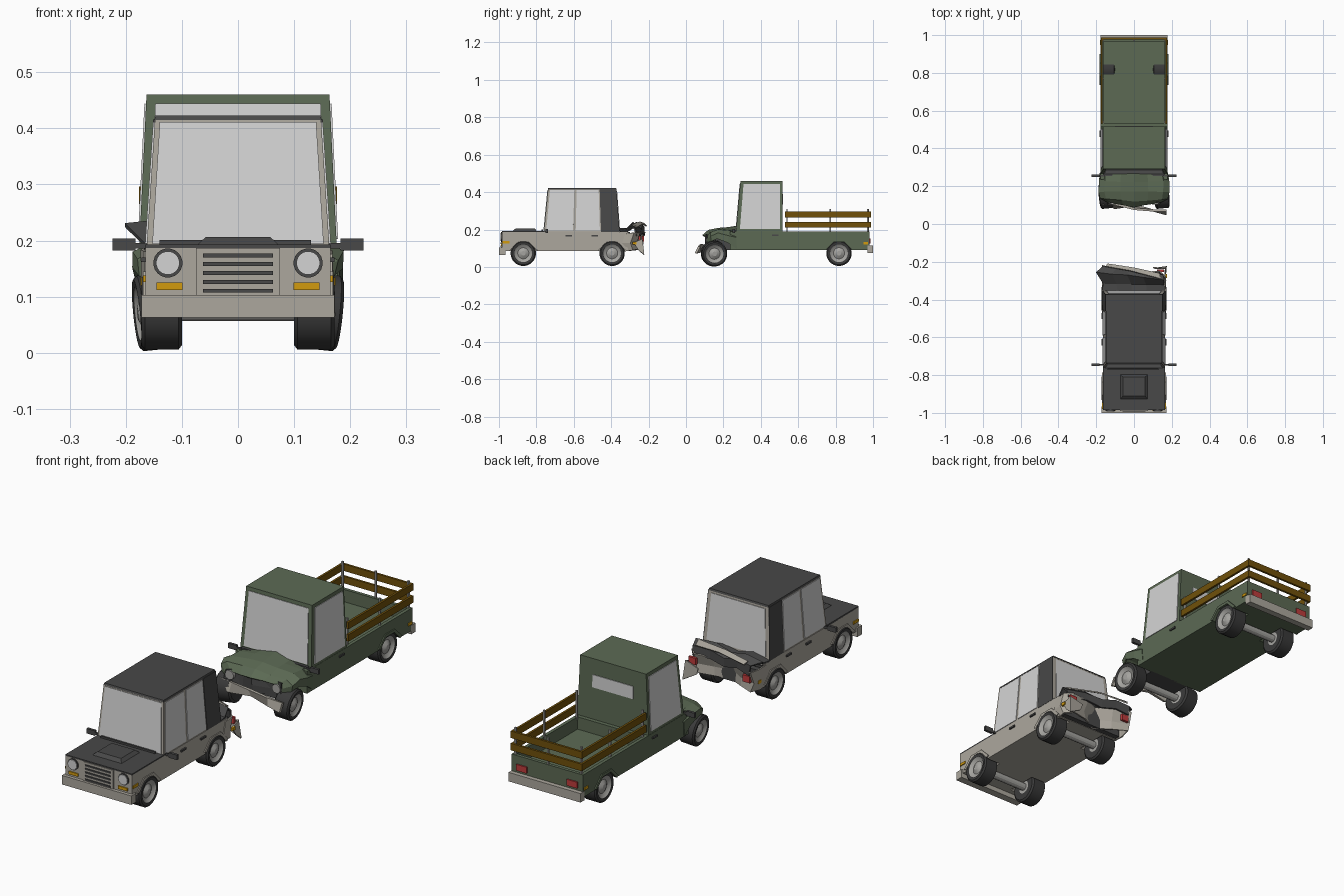
import bpy, bmesh, math, random
from mathutils import Vector, Matrix

if "Cube" in bpy.data.objects:
    bpy.data.objects.remove(bpy.data.objects["Cube"])
random.seed(4)


def mat(name, r, g, b):
    m = bpy.data.materials.new(name)
    m.diffuse_color = [((c / 255 + 0.055) / 1.055) ** 2.4 for c in (r, g, b)] + [1]
    m.use_nodes = True
    m.node_tree.nodes["Principled BSDF"].inputs["Base Color"].default_value = m.diffuse_color
    return m


GREY = mat("warm grey paint", 172, 167, 157)
DARK = mat("charcoal", 72, 72, 72)
GREEN = mat("olive green paint", 92, 106, 84)
WOOD = mat("brown wood", 112, 80, 10)
GLASS = mat("pale glass", 212, 212, 212)
AMBER = mat("amber lamp", 210, 155, 15)
RED = mat("red lamp", 190, 60, 60)
TYRE = mat("tyre rubber", 58, 58, 58)
RIM = mat("rim metal", 165, 164, 160)


def mesh(name, verts, faces, m, solid=True):
    bm = bmesh.new()
    vs = [bm.verts.new(v) for v in verts]
    for f in faces:
        bm.faces.new([vs[i] for i in f])
    if solid:
        bmesh.ops.recalc_face_normals(bm, faces=bm.faces)
    me = bpy.data.meshes.new(name)
    bm.to_mesh(me)
    bm.free()
    me.materials.append(m)
    o = bpy.data.objects.new(name, me)
    bpy.context.collection.objects.link(o)
    return o


HEX = [(0, 1, 2, 3), (4, 5, 6, 7), (0, 1, 5, 4), (1, 2, 6, 5), (2, 3, 7, 6), (3, 0, 4, 7)]


def frustum(name, lo, hi, m):
    """lo and hi are (half width, y0, y1, z)"""
    v = [(x * w, y, z) for w, y0, y1, z in (lo, hi)
         for x, y in ((-1, y0), (1, y0), (1, y1), (-1, y1))]
    mesh(name, v, HEX, m)
    return [Vector(p) for p in v]


def box(name, x0, x1, y0, y1, z0, z1, m):
    return mesh(name, [(x, y, z) for z in (z0, z1)
                for x, y in ((x0, y0), (x1, y0), (x1, y1), (x0, y1))], HEX, m)


def plate(name, c, ids, u0, u1, v0, v1, m, t=0.003):
    """thin panel on a cabin side; ids are lower start, lower end, upper end, upper start"""
    a, b, d, e = (c[i] for i in ids)
    n = (b - a).cross(e - a).normalized()
    if n.dot(a - sum(c, Vector()) / 8) < 0:
        n = -n
    q = [a.lerp(b, u).lerp(e.lerp(d, u), v) for u, v in ((u0, v0), (u1, v0), (u1, v1), (u0, v1))]
    mesh(name, [p - n * 0.002 for p in q] + [p + n * t for p in q], HEX, m)


def revolve(name, prof, mats, centre, n=24, axis='X', tilt=None):
    """prof is a list of (offset along axis, radius); mats gives a slot per band"""
    v, f = [], []
    for x, r in prof:
        for i in range(n):
            a = 2 * math.pi * (i + 0.5) / n
            v.append((x, r * math.cos(a), r * math.sin(a)))
    k = len(prof)
    for j in range(k - 1):
        f += [(j * n + i, j * n + (i + 1) % n, (j + 1) * n + (i + 1) % n, (j + 1) * n + i) for i in range(n)]
    f += [tuple(range(n)), tuple(range((k - 1) * n, k * n))]
    o = mesh(name, v, f, mats[0][0])
    for m, _ in mats[1:]:
        o.data.materials.append(m)
    for s, (_, bands) in enumerate(mats):
        for p in o.data.polygons:
            if p.index // n in bands and p.index < (k - 1) * n or (p.index >= (k - 1) * n and s == len(mats) - 1):
                p.material_index = s
    M = Matrix.Rotation(-math.pi / 2, 4, 'Z') if axis == 'Y' else Matrix()
    o.data.transform(Matrix.Translation(centre) @ (tilt or Matrix()) @ M)
    return o


def sheet(name, rows, m, t=0.006, jitter=0.0):
    """dented sheet metal through rows of points"""
    w = len(rows[0])
    v = [tuple(c + random.uniform(-jitter, jitter) for c in p) for r in rows for p in r]
    f = [(j * w + i, j * w + i + 1, (j + 1) * w + i + 1, (j + 1) * w + i)
         for j in range(len(rows) - 1) for i in range(w - 1)]
    o = mesh(name, v, f, m)
    s = o.modifiers.new("thickness", 'SOLIDIFY')
    s.thickness, s.offset = t, 0
    return o


def cut(o, cutters):
    for c in cutters:
        b = o.modifiers.new("cut", 'BOOLEAN')
        b.object, b.solver = c, 'EXACT'
        bpy.context.view_layer.objects.active = o
        bpy.ops.object.modifier_apply(modifier=b.name)
        bpy.data.objects.remove(c)


def wheel(name, s, y, z, tilt=0, r=0.068, x=0.136):
    prof = [(-.034, .03), (-.036, .06), (-.03, r), (.03, r), (.036, .061), (.034, .048),
            (.03, .044), (.024, .03), (.03, .02), (.034, .012)]
    o = revolve(name, [(s * a, b) for a, b in prof], [(TYRE, range(5)), (RIM, range(5, 9))],
                (s * x, y, z), tilt=Matrix.Rotation(s * tilt, 4, 'Y') @ Matrix.Rotation(tilt, 4, 'Z'))
    bpy.ops.object.select_all(action='DESELECT')
    o.select_set(True)
    bpy.context.view_layer.objects.active = o
    bpy.ops.object.shade_smooth_by_angle(angle=math.radians(25))


def arch_cutter(s, y):
    return revolve("arch_cutter", [(-.042, .078), (.05, .078)], [(DARK, [0])], (s * .138, y, .062), n=8)


def arch_lip(name, s, y, x, m):
    pts = [(y + r * math.cos(a), .062 + r * math.sin(a)) for r in (.076, .09)
           for a in (math.radians(d) for d in (22.5, 67.5, 112.5, 157.5))]
    sheet(name, [[(s * x, p, q) for p, q in pts[:4]], [(s * x, p, q) for p, q in pts[4:]]], m, .01)


def mirror(name, s, y):
    box(name + "_arm", *sorted((s * .16, s * .19)), y - .004, y + .004, .186, .196, DARK)
    box(name, *sorted((s * .183, s * .224)), y - .006, y + .006, .182, .204, DARK)


# ---------- front car: body, hood, cabin ----------
body = box("car_body", -.165, .165, -.985, -.31, .085, .187, GREY)
cut(body, [arch_cutter(s, y) for s in (-1, 1) for y in (-.87, -.395)])
box("car_hood", -.165, .165, -.985, -.745, .185, .193, DARK)
frustum("hood_scoop", (.075, -.93, -.795, .19), (.058, -.91, -.81, .206), DARK)
box("car_front_bumper", -.172, .172, -1, -.965, .063, .103, GREY)
cab = frustum("car_cabin", (.163, -.76, -.355, .187), (.148, -.738, -.372, .416), GREY)
frustum("car_roof", (.149, -.739, -.371, .415), (.147, -.736, -.374, .423), DARK)
plate("car_windscreen", cab, (0, 1, 5, 4), .03, .97, .03, .98, GLASS)
plate("car_rear_window", cab, (2, 3, 7, 6), .05, .95, .06, .96, GLASS)
for ids in ((1, 2, 6, 5), (0, 3, 7, 4)):
    plate("front_side_window", cab, ids, .03, .385, .03, .98, GLASS)
    plate("rear_side_window", cab, ids, .42, .74, .03, .98, GLASS)
    plate("dark_rear_pillar", cab, ids, .755, 1.0, .0, 1.0, DARK)
box("car_wiper", -.14, .13, -.772, -.764, .193, .201, DARK)

# grille and lamps on the nose
box("grille_panel", -.075, .075, -.989, -.98, .1, .187, GREY)
for i in range(5):
    box("grille_slot", -.062, .062, -.993, -.985, .107 + i * .0158, .114 + i * .0158, DARK)
for s in (-1, 1):
    revolve("headlight_ring", [(-.008, .026), (.004, .026)], [(DARK, [0])], (s * .125, -.985, .16), 20, 'Y')
    revolve("headlight", [(-.008, .021), (.004, .021)], [(GLASS, [0])], (s * .125, -.988, .16), 20, 'Y')
    box("front_indicator", s * .122 - .023, s * .122 + .023, -.99, -.98, .112, .125, AMBER)
    box("side_marker", s * .165 - .004, s * .165 + .004, -.98, -.945, .126, .138, AMBER)
    for y in (-.626, -.487):
        box("car_door_handle", s * .166 - .006, s * .166 + .006, y - .017, y + .017, .162, .17, DARK)
    mirror("car_mirror", s, -.745)
    for y in (-.87, -.395):
        wheel("car_wheel", s, y, .073)
        arch_lip("car_arch_lip", s, y, .164, GREY)

# crushed tail of the car
tail = [(-.163, -.33), (-.172, -.27), (-.168, -.22), (-.09, -.25), (-.02, -.29), (.05, -.262),
        (.13, -.25), (.168, -.28), (.163, -.33)]
sheet("crushed_tail", [[(x * k, y + d, z + (y + .33) * up) for x, y in tail] for k, d, z, up in
      ((.96, -.01, .085, .1), (1, -.015, .125, .1), (1.0, 0, .178, .1))], GREY, .006, .004)
box("tail_floor", -.155, .155, -.32, -.285, .087, .17, DARK)
box("rear_deck", -.163, .163, -.36, -.3, .176, .187, DARK)
xs = [-1, -.55, -.1, .4, 1]
sheet("crumpled_lid", [[(x * w - sh, y - sk * (x + 1), z + .012 * (i % 2) - .004 * x) for i, x in enumerate(xs)]
      for w, sh, y, z, sk in ((.163, 0, -.355, .188, 0), (.163, 0, -.315, .19, .004),
                              (.178, .02, -.255, .224, .02), (.16, .005, -.222, .206, .025),
                              (.155, .005, -.226, .168, .022))], DARK, .008, .004)
sheet("bent_tail_strip", [[(-.15, -.225, .232), (-.02, -.248, .24), (.14, -.29, .227)],
      [(-.14, -.211, .218), (0, -.232, .228), (.135, -.262, .212)]], GREY, .006)
sheet("hanging_rear_bumper", [[(.165, -.28, .13), (.165, -.235, .15), (.1, -.23, .13)],
      [(.168, -.255, .09), (.172, -.225, .065), (.11, -.235, .1)]], GREY, .006)
for s, y in ((-1, -.232), (1, -.25)):
    box("car_tail_lamp", s * .14 - .018, s * .14 + .018, y - .004, y + .008, .135, .165, RED)
    box("car_rear_marker", s * .17 - .004, s * .17 + .004, -.285, -.265, .12, .134, AMBER)

# ---------- rear pickup: body, cab, bed ----------
body = box("pickup_body", -.177, .177, .235, .98, .09, .19, GREEN)
cut(body, [box("bed_cutter", -.162, .162, .535, .965, .135, .3, GREEN)]
    + [arch_cutter(s, .818) for s in (-1, 1)])
cab = frustum("pickup_cab", (.176, .267, .517, .189), (.163, .291, .515, .46), GREEN)
plate("pickup_windscreen", cab, (0, 1, 5, 4), .05, .95, .05, .94, GLASS)
plate("pickup_rear_window", cab, (2, 3, 7, 6), .2, .8, .53, .74, GLASS)
for ids in ((1, 2, 6, 5), (0, 3, 7, 4)):
    plate("pickup_side_window", cab, ids, .08, .94, .05, .94, GLASS)
box("windscreen_cowl", -.165, .165, .255, .285, .188, .198, DARK)
box("pickup_rear_bumper", -.178, .178, .97, 1, .075, .115, GREY)

# wooden stake rails
for z in (.21, .265):
    for s in (-1, 1):
        box("side_rail", s * .171 - .005, s * .171 + .005, .53, .982, z, z + .031, WOOD)
    box("rear_rail", -.176, .176, .978, .988, z, z + .031, WOOD)
for s in (-1, 1):
    for y in (.54, .77, .972):
        box("rail_post", s * .163 - .004, s * .163 + .004, y - .004, y + .004, .18, .31, RIM)
    box("pickup_tail_lamp", s * .125 - .026, s * .125 + .026, .977, .986, .125, .153, RED)
    box("pickup_marker", s * .177 - .004, s * .177 + .004, .948, .974, .12, .132, AMBER)
    box("pickup_door_handle", s * .177 - .006, s * .177 + .006, .46, .494, .166, .174, DARK)
    mirror("pickup_mirror", s, .255)
    wheel("pickup_rear_wheel", s, .818, .073)
    wheel("pickup_front_wheel", s, .15, .073, tilt=.1, x=.145)
    arch_lip("pickup_arch_lip", s, .818, .177, GREEN)
box("rear_rail_post", -.004, .004, .97, .978, .18, .31, RIM)

# crushed nose of the pickup
sec = [(-1, -.055), (-1.02, -.02), (-.85, .0), (-.4, .008), (0, .015), (.4, .006), (.85, 0), (1.02, -.02), (1, -.055)]
sheet("crumpled_hood", [[(x * w, y + .015 * abs(x) * k, zt + dz * d) for x, dz in sec]
      for w, y, zt, d, k in ((.176, .27, .188, 1.7, 0), (.181, .225, .193, 1.2, 0), (.183, .17, .194, .8, 0),
                             (.172, .12, .182, .85, 1), (.135, .092, .158, .7, 1.5))], GREEN, .007, .003)
box("engine_block", -.1, .1, .125, .24, .09, .165, DARK)
sheet("broken_grille", [[(x, .105 + .03 * (i % 2), z) for i, x in enumerate((-.14, -.07, 0, .08, .14))]
      for z in (.1, .135, .17)], DARK, .006, .007)
sheet("bent_front_bumper", [[(-.165, .11, z), (-.1, .095 + k, z - .005), (0, .09 - k, z),
      (.1, .072, z - .008), (.172, .062 + k, z - .012)] for z, k in ((.122, .01), (.085, -.01))], GREY, .012)
for s in (-1, 1):
    revolve("broken_headlight", [(-.008, .02), (.006, .02)], [(RIM, [0])], (s * .115, .11, .145), 16, 'Y')

# axles under both vehicles
for y in (-.87, -.395, .15, .818):
    revolve("axle", [(-.12, .017), (.12, .017)], [(RIM, [0])], (0, y, .073), 12)
